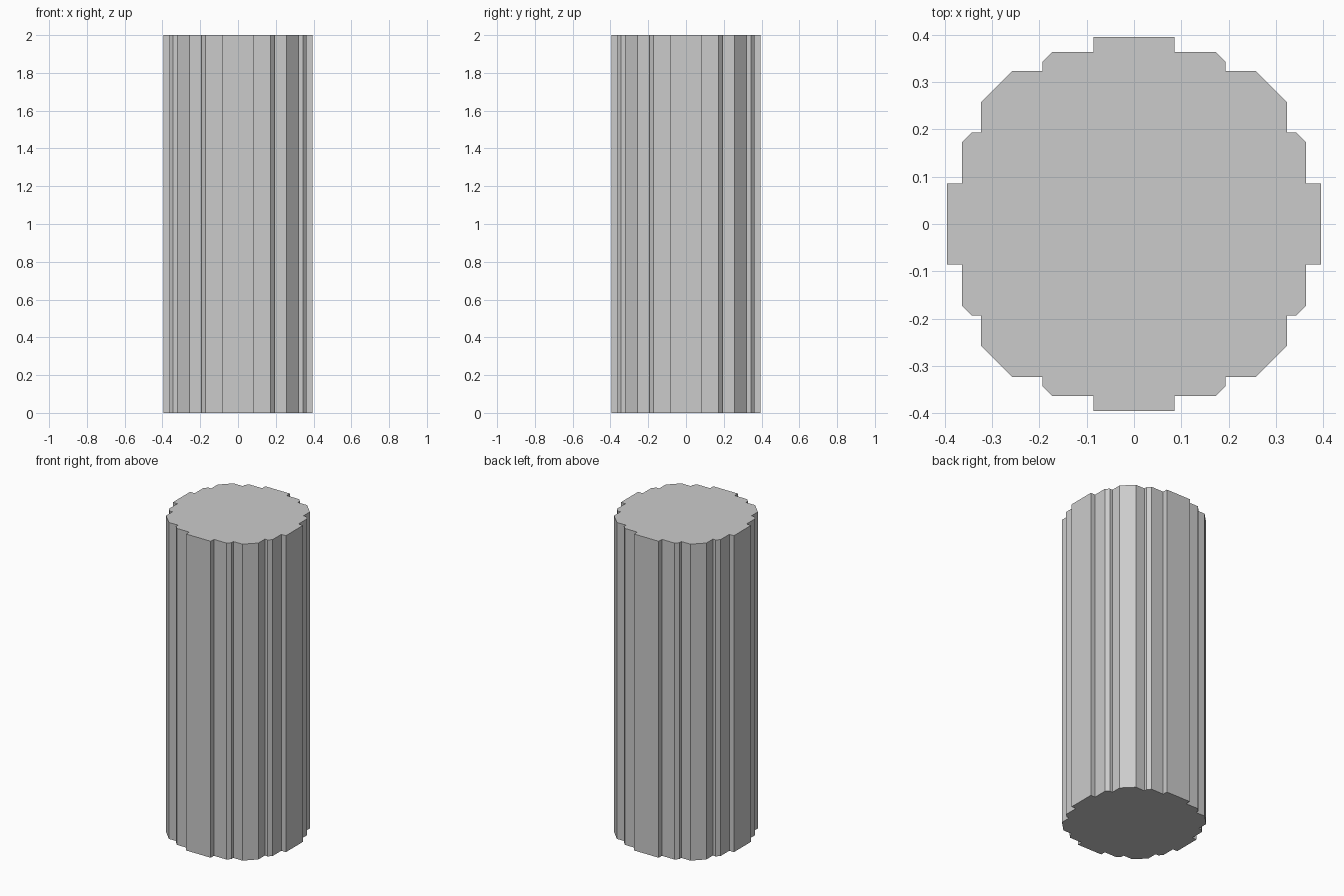
import bpy, bmesh

if "Cube" in bpy.data.objects:
    bpy.data.objects.remove(bpy.data.objects["Cube"])

HEIGHT = 2.0

# One quarter of the stepped, chamfered cross-section (clockwise from +y to +x)
quarter = [(0.086, 0.395), (0.086, 0.363), (0.173, 0.363), (0.193, 0.343),
           (0.193, 0.323), (0.257, 0.323), (0.323, 0.257), (0.323, 0.193),
           (0.343, 0.193), (0.363, 0.173), (0.363, 0.086), (0.395, 0.086)]

# Repeat the quarter around the axis
outline, pts = [], quarter
for _ in range(4):
    outline += pts
    pts = [(y, -x) for x, y in pts]

# Column: extrude the outline upwards
bm = bmesh.new()
base = bm.faces.new([bm.verts.new((x, y, 0)) for x, y in outline])
top = bmesh.ops.extrude_face_region(bm, geom=[base], use_keep_orig=True)
bmesh.ops.translate(bm, vec=(0, 0, HEIGHT),
                    verts=[g for g in top["geom"] if isinstance(g, bmesh.types.BMVert)])
bmesh.ops.recalc_face_normals(bm, faces=bm.faces)

mesh = bpy.data.meshes.new("fluted_column")
bm.to_mesh(mesh)
bm.free()
bpy.context.collection.objects.link(bpy.data.objects.new("fluted_column", mesh))
